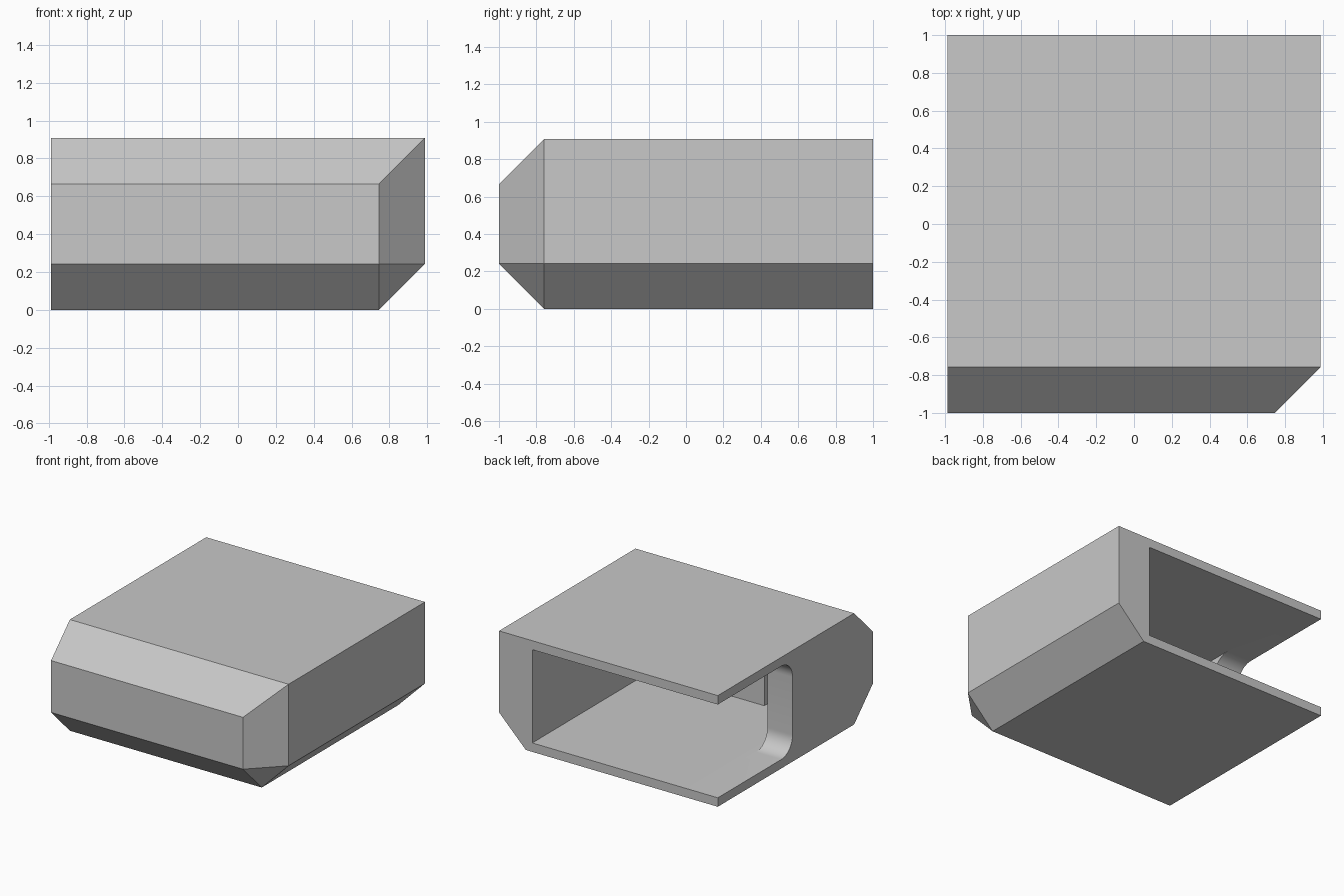
import bpy, bmesh, math
from mathutils import Vector

cube = bpy.data.objects.get("Cube")
if cube:
    bpy.data.objects.remove(cube)

W, L, H = 0.987, 1.0, 0.907      # half width, half length, height
C = 0.242                        # chamfer leg
T = 0.073                        # floor and roof thickness

grey = bpy.data.materials.new("light_grey")
grey.use_nodes = True
colour = (0.58, 0.58, 0.58, 1)
grey.diffuse_color = colour
grey.node_tree.nodes["Principled BSDF"].inputs["Base Color"].default_value = colour


def link(name, bm):
    bmesh.ops.recalc_face_normals(bm, faces=bm.faces)
    mesh = bpy.data.meshes.new(name)
    bm.to_mesh(mesh)
    bm.free()
    mesh.materials.append(grey)
    obj = bpy.data.objects.new(name, mesh)
    bpy.context.collection.objects.link(obj)
    return obj


def prism(name, points, offset):
    bm = bmesh.new()
    face = bm.faces.new([bm.verts.new(p) for p in points])
    ext = bmesh.ops.extrude_face_region(bm, geom=[face])
    verts = [g for g in ext["geom"] if isinstance(g, bmesh.types.BMVert)]
    bmesh.ops.translate(bm, verts=verts, vec=offset)
    return link(name, bm)


# Body block with chamfered front, lower side and corner
bm = bmesh.new()
bmesh.ops.create_cube(bm, size=2)
for v in bm.verts:
    v.co = Vector((v.co.x * W, v.co.y * L, (v.co.z + 1) * H / 2))
chamfers = [
    ((0, -L, H - C), (0, -1, 1)),     # front top
    ((0, -L, C), (0, -1, -1)),        # front bottom
    ((W - C, -L, 0), (1, -1, 0)),     # front corner
    ((W, 0, C), (1, 0, -1)),          # lower side
    ((W - C, -L, C), (1, -1, -1)),    # corner tip
]
for point, normal in chamfers:
    cut = bmesh.ops.bisect_plane(bm, geom=bm.verts[:] + bm.edges[:] + bm.faces[:],
                                 dist=1e-5, plane_co=point, plane_no=normal, clear_outer=True)
    rim = [g for g in cut["geom_cut"] if isinstance(g, bmesh.types.BMEdge)]
    bmesh.ops.holes_fill(bm, edges=[e for e in rim if e.is_boundary], sides=0)
bmesh.ops.remove_doubles(bm, verts=bm.verts, dist=1e-4)
body = link("housing", bm)

# Main cavity with a deeper pocket at the front
plan = [(-0.76, 1.2), (-0.76, -0.76), (-0.345, -0.76),
        (-0.345, -0.517), (0.687, -0.517), (0.687, 1.2)]
cavity = prism("cavity_cutter", [(x, y, T) for x, y in plan], (0, 0, H - 2 * T))

# Side slot with a rounded front end
R, END = 0.145, 0.036
side = [(1.2, T)]
for cz, start in ((T + R, 270), (H - T - R, 180)):
    for i in range(13):
        a = math.radians(start - i * 7.5)
        side.append((END + R + R * math.cos(a), cz + R * math.sin(a)))
side.append((1.2, H - T))
slot = prism("slot_cutter", [(-1.2, y, z) for y, z in side], (0.5, 0, 0))

for cutter in (cavity, slot):
    cutter.hide_render = True
    cutter.hide_set(True)
    mod = body.modifiers.new(cutter.name, 'BOOLEAN')
    mod.operation = 'DIFFERENCE'
    mod.solver = 'EXACT'
    mod.object = cutter

# Bake the cuts, remove the cutters and smooth the rounded slot end
bpy.context.view_layer.objects.active = body
body.select_set(True)
for name in [m.name for m in body.modifiers]:
    bpy.ops.object.modifier_apply(modifier=name)
for cutter in (cavity, slot):
    bpy.data.objects.remove(cutter)
bpy.ops.object.shade_smooth_by_angle(angle=math.radians(20))
